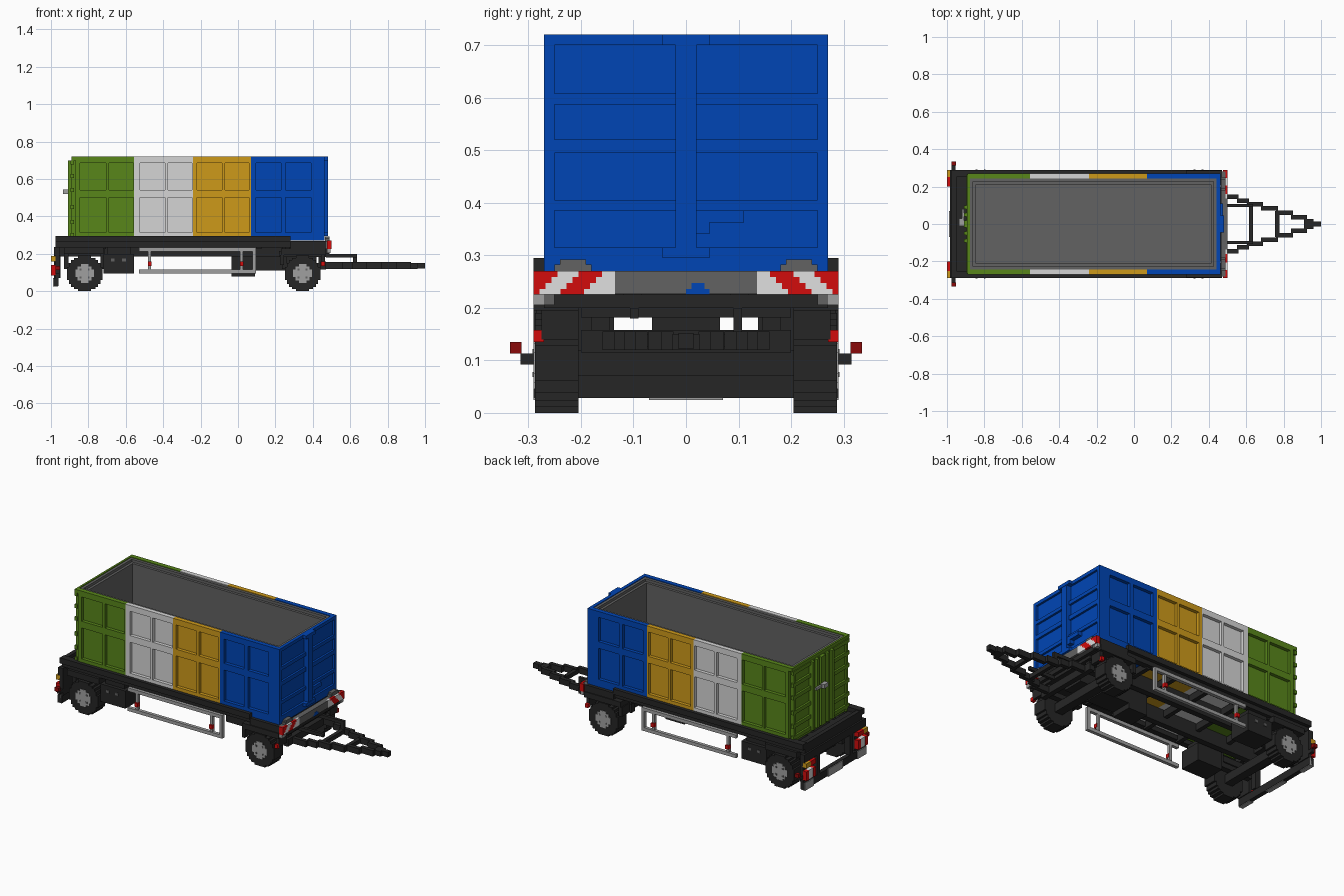
import bpy, bmesh

old = bpy.data.objects.get("Cube")
if old:
    bpy.data.objects.remove(old, do_unlink=True)


def material(name, hexa):
    srgb = [int(hexa[i:i + 2], 16) / 255 for i in (0, 2, 4)]
    lin = [((c + 0.055) / 1.055) ** 2.4 if c > 0.04 else c / 12.92 for c in srgb]
    m = bpy.data.materials.new(name)
    m.use_nodes = True
    m.diffuse_color = (*lin, 1)
    m.node_tree.nodes["Principled BSDF"].inputs["Base Color"].default_value = (*lin, 1)
    return m


BLUE = material("blue paint", "0045B5")
GREEN = material("green paint", "58861A")
PALE = material("pale grey paint", "D5D5D5")
YELLOW = material("yellow paint", "CE9A1A")
DARK = material("dark chassis", "262626")
GREY = material("liner grey", "626262")
METAL = material("light metal", "A0A0A0")
RED = material("red", "D20C0C")
DEEP = material("dark red", "8A0A0A")
WHITE = material("white", "E0E0E0")


def part(name, mat, boxes, mirror=False):
    """One object from boxes (x0, x1, y0, y1, z0, z1), optionally repeated across y = 0."""
    bm = bmesh.new()
    boxes = list(boxes)
    if mirror:
        boxes += [(a, b, -d, -c, e, f) for a, b, c, d, e, f in boxes]
    for x0, x1, y0, y1, z0, z1 in boxes:
        for v in bmesh.ops.create_cube(bm, size=1)["verts"]:
            v.co = (x0 + (v.co.x + .5) * (x1 - x0), y0 + (v.co.y + .5) * (y1 - y0),
                    z0 + (v.co.z + .5) * (z1 - z0))
    me = bpy.data.meshes.new(name)
    bm.to_mesh(me)
    bm.free()
    me.materials.append(mat)
    ob = bpy.data.objects.new(name, me)
    bpy.context.scene.collection.objects.link(ob)
    return ob


def ring(x0, x1, y, t, z0, z1):
    """Four wall boxes around a rectangle, t thick inwards."""
    return [(x0, x1, y - t, y, z0, z1), (x0, x1, -y, t - y, z0, z1),
            (x0, x0 + t, t - y, y - t, z0, z1), (x1 - t, x1, t - y, y - t, z0, z1)]


# Container side walls: recessed panels between posts and rails, one colour per section
sections = [
    ("green", GREEN, -.868, -.555, (-.845, -.705, -.69, -.56)),
    ("pale", PALE, -.555, -.24, (-.525, -.39, -.375, -.245)),
    ("yellow", YELLOW, -.24, .07, (-.22, -.085, -.07, .06)),
    ("blue", BLUE, .07, .462, (.095, .23, .255, .39)),
]
for name, mat, x0, x1, (a, b, c, d) in sections:
    x2 = min(x1, .45)
    walls = [(x0, x2, .243, .25, .27, .72)]
    walls += [(x0, x1, .25, .27, z0, z1) for z0, z1 in ((.27, .315), (.50, .54), (.685, .72))]
    for z0, z1 in ((.315, .50), (.54, .685)):
        walls += [(p, q, .25, .27, z0, z1) for p, q in ((x0, a), (b, c), (d, x1))]
    part(name + "_side_walls", mat, walls, True)
    part(name + "_underside", mat, [(x0, x2, -.243, .243, .27, .285)])

# Grey liner with a stepped rim and the floor
part("liner_rim", GREY, ring(-.877, .442, .243, .016, .286, .716))
part("liner_walls", GREY, ring(-.861, .426, .227, .015, .286, .70))
part("container_floor", GREY, [(-.861, .426, -.227, .227, .286, .31)])

# Blue end wall: four panel rows on each side of a central column
rows = ((.27, .315), (.385, .405), (.495, .52), (.587, .608), (.70, .72))
part("front_end_wall", BLUE,
     [(.442, .45, -.25, .25, .27, .72), (.45, .48, -.02, .02, .315, .70),
      (.45, .482, -.045, .045, .70, .72), (.45, .482, -.045, .045, .295, .315)]
     + [(.45, .462, -.25, .25, a, b) for a, b in rows])
part("front_wall_step", BLUE, [(.45, .475, .02, .11, .362, .385), (.45, .475, .02, .045, .34, .362)])
part("front_bumper_catch", BLUE, [(.488, .5, 0, .045, .225, .236), (.488, .5, .01, .035, .236, .247)])

# Green rear doors: deep ribs, hinge ends and central locking bars
part("rear_doors", GREEN, [(-.883, -.878, -.255, .255, .27, .70), (-.89, -.878, -.27, .27, .70, .72),
                           (-.878, -.868, -.27, -.243, .70, .72), (-.878, -.868, .243, .27, .70, .72),
                           (-.878, -.868, -.255, -.243, .27, .70), (-.878, -.868, .243, .255, .27, .70),
                           (-.91, -.883, -.02, .02, .29, .70)])
part("rear_door_ribs", GREEN,
     [(-.895, -.878, .02, .265, z, z + .022) for z in (.29, .36, .44, .53, .605, .678)]
     + [(-.892, -.878, .235, .255, .27, .70)], True)
part("rear_locking_bars", GREEN, [(-.91, -.878, y, y + .02, .29, .70) for y in (.04, .08)], True)
part("rear_door_lock", METAL, [(-.935, -.91, -.01, .03, .52, .545), (-.92, -.91, .03, .08, .525, .54)])

# Chassis frame: edge rails, main rails and cross members
part("edge_rails", DARK, [(-.975, .28, .25, .29, .262, .295), (-.975, .28, .235, .27, .235, .262),
                          (.28, .47, .235, .285, .228, .268)], True)
part("main_rails", DARK, [(-.975, .45, .085, .12, .185, .268)], True)
part("cross_members", DARK, [(x, x + .025, -.25, .25, .225, .265)
                             for x in (-.73, -.52, -.30, -.08, .10, .25, .42)])
part("rear_deck", DARK, [(-.975, -.895, -.25, .25, .235, .27), (-.975, -.95, -.25, .25, .27, .29)])


# Stepped wheels with light hubs
def disc(cx, y0, y1, r, steps):
    cz = .095
    return [(cx - r * w, cx + r * w, y0, y1, cz - r * h, cz + r * h) for w, h in steps]


ROUND = ((1, .36), (.88, .6), (.76, .76), (.6, .88), (.36, 1))
for name, cx in (("rear", -.82), ("front", .345)):
    part(name + "_tyres", DARK, disc(cx, .205, .287, .095, ROUND), True)
    part(name + "_hubs", METAL, disc(cx, .28, .29, .05, ((1, .4), (.75, .75), (.4, 1))), True)
    part(name + "_hub_bolts", GREY, [(cx + i - .005, cx + i + .005, .288, .292, .09 + k, .1 + k)
                                     for i in (-.022, .022) for k in (-.022, .022)], True)
    part(name + "_axle", DARK, [(cx - .025, cx + .025, -.205, .205, .07, .12)])
    part(name + "_springs", DARK, [(cx - .11, cx + .11, .145, .18, .12, .15),
                                   (cx - .11, cx - .085, .145, .18, .15, .24),
                                   (cx + .085, cx + .11, .145, .18, .15, .24)], True)

# Mudguards
part("front_mudguards", DARK, [(.23, .47, .205, .29, .195, .228), (.445, .465, .205, .275, .14, .195),
                               (.225, .245, .205, .285, .14, .195)], True)
part("rear_mudguards", DARK, [(-.93, -.72, .205, .285, .2, .235)], True)

# Turntable bogie under the front
part("turntable", DARK, [(.22, .47, -.2, .2, .182, .215), (.27, .42, -.065, .065, .12, .182),
                         (.44, .47, -.2, .2, .115, .158), (.47, .488, -.27, .27, .20, .225)])

# Tool boxes and the central tank
part("rear_tool_boxes", DARK, [(-.72, -.555, .137, .27, .095, .2), (-.70, -.575, .15, .25, .2, .236)], True)
part("tool_box_latches", GREY, [(x, x + .02, .27, .274, .16, .175) for x in (-.68, -.62)], True)
part("central_tank", DARK, [(-.035, .09, -.065, .065, .08, .2), (.09, .27, -.065, .065, .11, .2),
                            (0, .06, -.085, .085, .2, .236)])

# Side guard frames
part("side_guards", METAL, [(-.53, .095, .265, .285, .213, .233), (-.53, .095, .265, .285, .095, .115),
                            (-.48, -.465, .262, .28, .115, .213), (.012, .027, .262, .28, .115, .213),
                            (.077, .095, .265, .285, .115, .213)], True)
part("side_reflectors", RED, [(x - .01, x + .01, .27, .29, .135, .158) for x in (-.472, .02, .455)], True)

# Front bumper with stepped diagonal stripes
part("front_bumper", GREY, [(.464, .488, -.28, .28, .226, .268), (.488, .499, -.135, .135, .226, .27)])
stripes = {"red": [], "white": []}
for r in range(4):
    s, z = r * .0113, .27 - (r + 1) * .01125
    edges = [.135] + [min(e + s, .29) for e in (.16, .205, .245)] + [.29]
    for i, (a, b) in enumerate(zip(edges, edges[1:])):
        stripes["red" if i % 2 else "white"].append((.488, .50, a, b, z, z + .01125))
stripes["red"].append((.475, .488, .28, .29, .225, .27))
part("front_stripes_red", RED, stripes["red"], True)
part("front_stripes_white", WHITE, stripes["white"], True)
part("bumper_buffers", GREY, [(.465, .488, .18, .25, .268, .282), (.465, .488, .19, .24, .282, .292),
                              (.475, .495, .25, .27, .205, .225)], True)
part("front_marker_lamps", METAL, [(.475, .495, .27, .29, .205, .225)], True)

# Drawbar: two stepped arms meeting at the coupling eye
arm = ((.47, .56, .147), (.55, .615, .125), (.605, .69, .105), (.68, .77, .085), (.76, .85, .06), (.84, .925, .036))
part("drawbar_arms", DARK, [(a, b, y - .012, y + .012, .12, .155) for a, b, y in arm], True)
part("drawbar_eye", DARK, [(.91, .96, -.026, .026, .12, .15), (.95, 1, -.014, .014, .122, .152)])
part("drawbar_crossbars", DARK, [(.615, .637, -.11, .11, .125, .15), (.755, .777, -.07, .07, .125, .15)])
part("drawbar_upper_bars", DARK, [(.47, .637, .09, .107, .18, .2)], True)
part("drawbar_post", DARK, [(.615, .637, .09, .107, .15, .18)])

# Rear underrun bar, lamps and marker arms
part("rear_beam", DARK, [(-.985, -.955, -.29, .29, .19, .236)])
part("underrun_bar", DARK, [(-.985, -.96, -.29, .29, .028, .072)])
part("underrun_plates", METAL, [(-.99, -.962, y0, y1, .025, .07)
                                for y0, y1 in ((-.29, -.205), (-.07, .07), (.205, .29))])
part("underrun_supports", DARK, [(-.985, -.95, .14, .17, .072, .19), (-.975, -.955, .2, .29, .072, .19)], True)
part("rear_lamps_amber", YELLOW, [(-1, -.972, .25, .29, .16, .188)], True)
part("rear_lamps_red", RED, [(-1, -.972, .2, .25, .16, .188), (-1, -.972, .265, .29, .085, .14),
                             (-1, -.972, .2, .225, .085, .14)], True)
part("rear_lamps_white", WHITE, [(-.998, -.972, .225, .265, .085, .14)], True)
part("marker_arms", DARK, [(-.975, -.955, .285, .315, .092, .113)], True)
part("marker_lamps", DEEP, [(-.977, -.953, .313, .335, .113, .135)], True)
